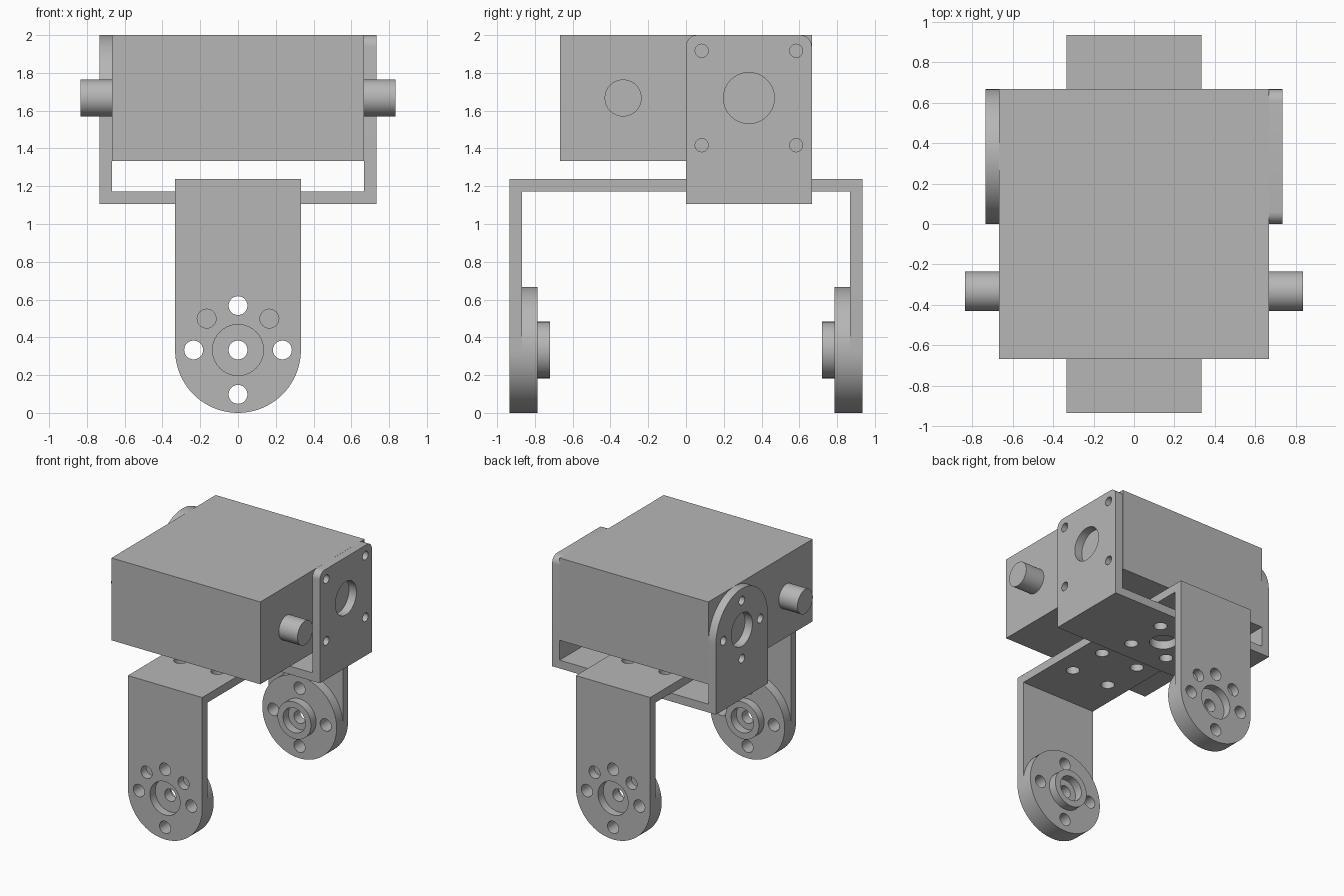
import bpy, bmesh
from math import cos, sin, pi, radians
from mathutils import Matrix, Vector

if "Cube" in bpy.data.objects:
    bpy.data.objects.remove(bpy.data.objects["Cube"], do_unlink=True)

grey = bpy.data.materials.new("light_grey")
grey.use_nodes = True
colour = (0.47, 0.47, 0.47, 1)
grey.diffuse_color = colour
grey.node_tree.nodes["Principled BSDF"].inputs["Base Color"].default_value = colour

T = 0.067          # sheet thickness
R = 0.333          # half width of every bracket
SHAFT_Z = 1.667    # height of the shaft line
BOLT = 0.235       # bolt circle radius

# Orientation of a panel: drawn flat, then stood up facing front or side
FLAT = Matrix.Identity(4)
FRONT = Matrix.Rotation(pi / 2, 4, 'X')
SIDE = Matrix(((0, 0, 1), (1, 0, 0), (0, 1, 0))).to_4x4()


def arc(cx, cy, r, start, end, steps):
    angles = [radians(start + (end - start) * i / steps) for i in range(steps + 1)]
    return [(cx + r * cos(a), cy + r * sin(a)) for a in angles]


def circle(cx, cy, r, steps=40):
    return arc(cx, cy, r, 0, 360, steps)[:-1]


def bolts(cx, cy, r, angles):
    return [circle(cx + BOLT * cos(radians(a)), cy + BOLT * sin(radians(a)), r, 24)
            for a in angles]


def rectangle(x0, x1, y0, y1):
    return [(x0, y0), (x1, y0), (x1, y1), (x0, y1)]


def panel(name, outline, holes, thickness, centre, turn):
    """Sheet cut from an outline with holes, centred on its thickness."""
    curve = bpy.data.curves.new(name, 'CURVE')
    curve.dimensions = '2D'
    curve.fill_mode = 'BOTH'
    curve.extrude = thickness / 2
    for loop in [outline] + holes:
        spline = curve.splines.new('POLY')
        spline.points.add(len(loop) - 1)
        for point, (x, y) in zip(spline.points, loop):
            point.co = (x, y, 0, 1)
        spline.use_cyclic_u = True
    obj = bpy.data.objects.new(name, curve)
    bpy.context.collection.objects.link(obj)
    bpy.ops.object.select_all(action='DESELECT')
    obj.select_set(True)
    bpy.context.view_layer.objects.active = obj
    bpy.ops.object.convert(target='MESH')
    obj = bpy.context.view_layer.objects.active
    bm = bmesh.new()
    bm.from_mesh(obj.data)
    bmesh.ops.remove_doubles(bm, verts=bm.verts, dist=0.0001)
    bmesh.ops.transform(bm, matrix=Matrix.Translation(Vector(centre)) @ turn, verts=bm.verts)
    bmesh.ops.recalc_face_normals(bm, faces=bm.faces)
    bm.to_mesh(obj.data)
    bm.free()
    obj.data.materials.clear()
    obj.data.materials.append(grey)
    bpy.ops.object.shade_smooth_by_angle(angle=radians(30))
    return obj


# Motor housing
panel("motor_housing", rectangle(-0.667, 0.667, -0.667, 0.667), [],
      0.667, (0, 0, SHAFT_Z), FLAT)

# Shaft stubs on both sides of the housing
for side, label in ((1, "left"), (-1, "right")):
    panel(label + "_shaft", circle(0, 0, 0.098), [], 0.168,
          (side * 0.751, -R, SHAFT_Z), SIDE)

# Upper bracket: base sheet
diagonals = (45, 135, 225, 315)
panel("upper_bracket_base", rectangle(-0.667, 0.667, 0, 2 * R),
      [circle(0, R, 0.1)] + bolts(0, R, 0.05, diagonals),
      T, (0, 0, 1.105 + T / 2), FLAT)

# Upper bracket: square cheek with rounded top corners
corner = 0.06
square = ([(0, 1.105), (2 * R, 1.105)]
          + arc(2 * R - corner, 2 - corner, corner, 0, 90, 8)
          + arc(corner, 2 - corner, corner, 90, 180, 8))
screws = [circle(y, z, 0.035, 24) for y in (0.083, 0.583) for z in (1.417, 1.917)]
panel("left_cheek", square, [circle(R, SHAFT_Z, 0.135)] + screws,
      T, (0.667 + T / 2, 0, 0), SIDE)

# Upper bracket: round-topped cheek
rounded = [(0, 1.105), (2 * R, 1.105)] + arc(R, SHAFT_Z, R, 0, 180, 40)
panel("right_cheek", rounded,
      [circle(R, SHAFT_Z, 0.135)] + bolts(R, SHAFT_Z, 0.035, (0, 90, 180, 270)),
      T, (-0.667 - T / 2, 0, 0), SIDE)

# Lower bracket: top sheet
panel("lower_bracket_top", rectangle(-R, R, -0.867, 0.867),
      bolts(0, R, 0.05, diagonals) + bolts(0, -R, 0.05, diagonals),
      T, (0, 0, 1.172 + T / 2), FLAT)

# Legs with a round horn disc and hub on the inner side
leg = [(R, 1.239), (-R, 1.239)] + arc(0, R, R, 180, 360, 40)
for side, label in ((-1, "front"), (1, "back")):
    panel(label + "_leg", leg,
          [circle(0, R, 0.135)] + bolts(0, R, 0.05, (0, 45, 90, 135, 180, 270)),
          T, (0, side * (0.867 + T / 2), 0), FRONT)
    panel(label + "_horn_disc", circle(0, R, R, 80),
          [circle(0, R, 0.05, 24)] + bolts(0, R, 0.05, (0, 90, 180, 270)),
          0.08, (0, side * 0.827, 0), FRONT)
    panel(label + "_horn_hub", circle(0, R, 0.15), [circle(0, R, 0.1)],
          T, (0, side * (0.787 - T / 2), 0), FRONT)
